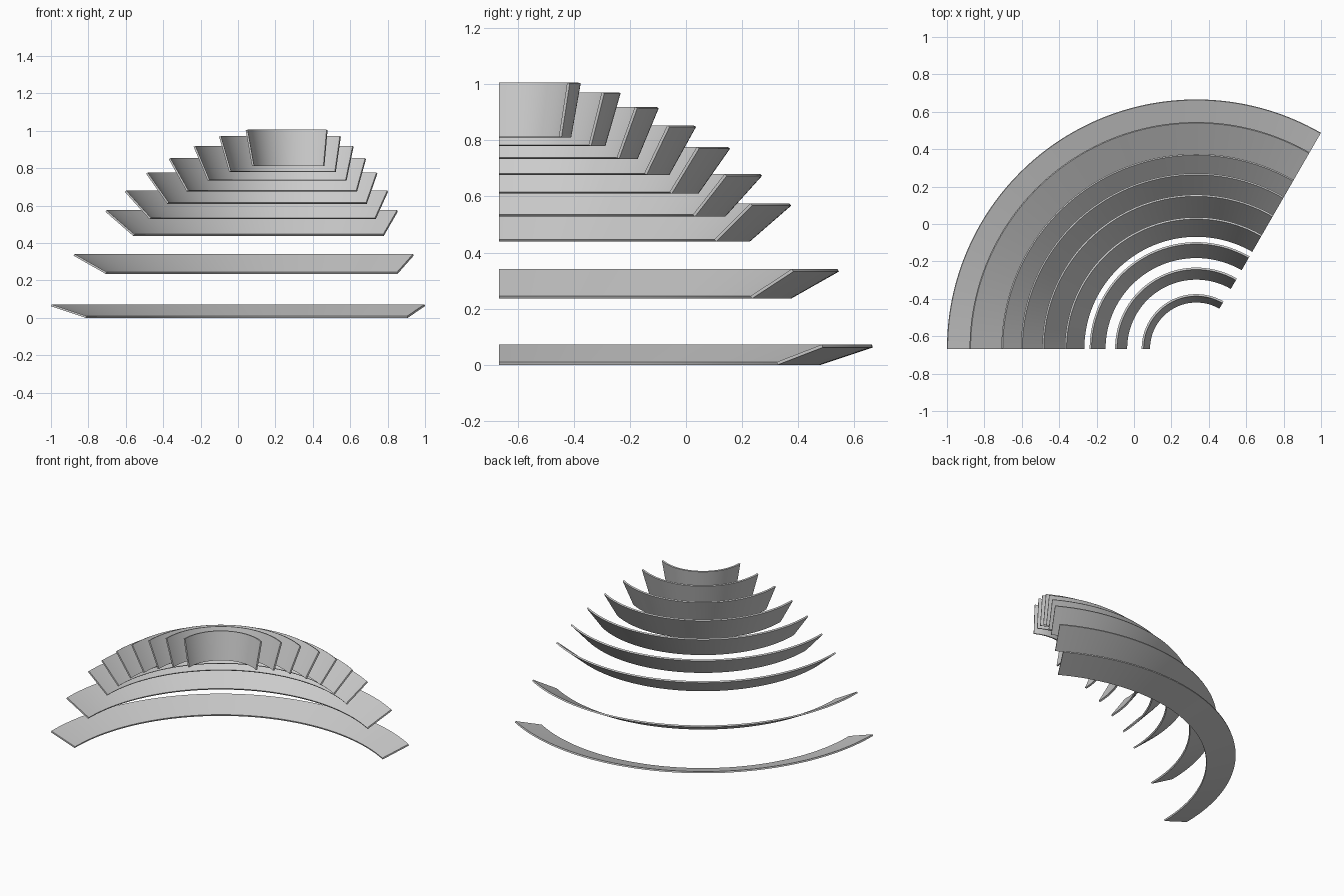
import bpy, bmesh
from math import sin, cos, radians, pi

if "Cube" in bpy.data.objects:
    bpy.data.objects.remove(bpy.data.objects["Cube"])

AXIS = (0.333, -0.667)           # vertical axis shared by all tiers
START, END = radians(60), pi     # 120 degree fan
STEPS = 72
WIDTH, THICK = 0.196, 0.011      # slat cross-section

# outer top radius, bottom height, tilt in degrees (lowest tier first)
TIERS = [
    (1.333, 0.000, 18.5), (1.212, 0.236, 29.5), (1.042, 0.439, 41.0),
    (0.938, 0.528, 48.0), (0.824, 0.610, 55.0), (0.703, 0.677, 61.0),
    (0.570, 0.734, 67.5), (0.434, 0.780, 74.0), (0.292, 0.811, 80.0),
]


def tilted_profile(r_top, z_bottom, tilt):
    """Thin rectangle leaning outward: outer bottom, outer top, inner top, inner bottom."""
    a = radians(tilt)
    dr, dz = WIDTH * cos(a), WIDTH * sin(a)
    nr, nz = -THICK * sin(a), THICK * cos(a)
    r0 = r_top - dr
    return [(r0, z_bottom), (r_top, z_bottom + dz),
            (r_top + nr, z_bottom + dz + nz), (r0 + nr, z_bottom + nz)]


def swept_slat(name, profile):
    """Sweep a profile around the axis and cap both ends."""
    bm = bmesh.new()
    rings = []
    for i in range(STEPS + 1):
        t = START + (END - START) * i / STEPS
        rings.append([bm.verts.new((AXIS[0] + r * cos(t), AXIS[1] + r * sin(t), z))
                      for r, z in profile])
    for a, b in zip(rings, rings[1:]):
        for k in range(4):
            j = (k + 1) % 4
            bm.faces.new((a[k], a[j], b[j], b[k]))
    bm.faces.new(rings[0])
    bm.faces.new(rings[-1])
    bmesh.ops.recalc_face_normals(bm, faces=bm.faces[:])
    mesh = bpy.data.meshes.new(name)
    bm.to_mesh(mesh)
    bm.free()
    obj = bpy.data.objects.new(name, mesh)
    bpy.context.collection.objects.link(obj)
    bpy.ops.object.select_all(action='DESELECT')
    obj.select_set(True)
    bpy.context.view_layer.objects.active = obj
    bpy.ops.object.shade_smooth_by_angle(angle=radians(30))


# Nine curved slats, steeper toward the top
for n, tier in enumerate(TIERS, 1):
    swept_slat(f"curved_slat_{n}", tilted_profile(*tier))
